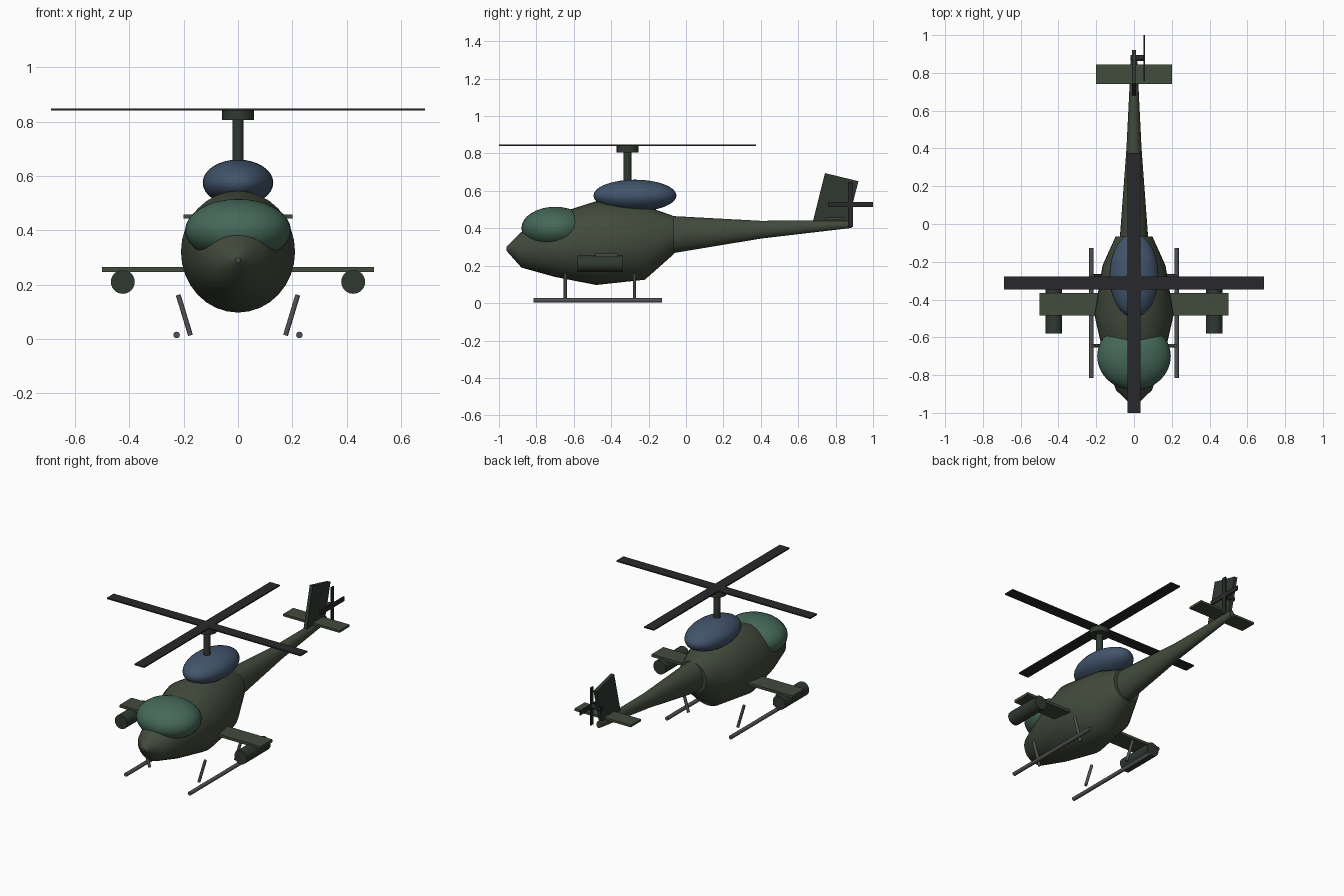
import bpy, bmesh, math
from mathutils import Vector

if "Cube" in bpy.data.objects:
    bpy.data.objects.remove(bpy.data.objects["Cube"])


def mat(name, r, g, b):
    m = bpy.data.materials.new(name)
    m.diffuse_color = (r, g, b, 1)
    m.use_nodes = True
    m.node_tree.nodes["Principled BSDF"].inputs["Base Color"].default_value = m.diffuse_color
    return m


GREEN = mat("olive_green", 0.055, 0.07, 0.045)
DARK = mat("dark_green", 0.03, 0.04, 0.03)
GLASS = mat("teal_glass", 0.06, 0.14, 0.10)
BLUE = mat("slate_blue", 0.055, 0.09, 0.15)
BLACK = mat("rotor_black", 0.022, 0.022, 0.025)
STEEL = mat("steel_grey", 0.085, 0.085, 0.09)


def finish(bm, name, material, smooth=True):
    bmesh.ops.recalc_face_normals(bm, faces=bm.faces)
    me = bpy.data.meshes.new(name)
    bm.to_mesh(me)
    bm.free()
    ob = bpy.data.objects.new(name, me)
    bpy.context.collection.objects.link(ob)
    me.materials.append(material)
    if smooth:
        bpy.ops.object.select_all(action='DESELECT')
        ob.select_set(True)
        bpy.context.view_layer.objects.active = ob
        bpy.ops.object.shade_smooth_by_angle(angle=math.radians(40))
    return ob


def loft(name, stations, material, n=32):
    """Skin elliptical sections (y, bottom z, top z, half width) along y."""
    bm = bmesh.new()
    rings = []
    for y, z0, z1, rx in stations:
        ring = []
        for i in range(n):
            a = 2 * math.pi * i / n
            ring.append(bm.verts.new((rx * math.cos(a), y,
                                      (z0 + z1) / 2 + (z1 - z0) / 2 * math.sin(a))))
        rings.append(ring)
    for a, b in zip(rings, rings[1:]):
        for i in range(n):
            j = (i + 1) % n
            bm.faces.new((a[i], a[j], b[j], b[i]))
    bm.faces.new(rings[0])
    bm.faces.new(rings[-1])
    return finish(bm, name, material)


def box(name, lo, hi, material):
    bm = bmesh.new()
    bmesh.ops.create_cube(bm, size=1)
    lo, hi = Vector(lo), Vector(hi)
    for v in bm.verts:
        v.co = (lo + hi) / 2 + v.co * (hi - lo)
    return finish(bm, name, material, False)


def ellipsoid(name, c, r, material):
    bm = bmesh.new()
    bmesh.ops.create_uvsphere(bm, u_segments=32, v_segments=16, radius=1)
    for v in bm.verts:
        v.co = Vector(c) + v.co * Vector(r)
    return finish(bm, name, material)


def rod(name, a, b, r, material, n=16):
    a, b = Vector(a), Vector(b)
    bm = bmesh.new()
    bmesh.ops.create_cone(bm, cap_ends=True, segments=n, radius1=r, radius2=r,
                          depth=(b - a).length)
    rot = (b - a).to_track_quat('Z', 'Y')
    for v in bm.verts:
        v.co = (a + b) / 2 + rot @ v.co
    return finish(bm, name, material)


# Body
loft("fuselage", [(-0.96, 0.28, 0.30, 0.01), (-0.88, 0.19, 0.38, 0.095),
                  (-0.70, 0.14, 0.475, 0.16), (-0.48, 0.097, 0.545, 0.21),
                  (-0.22, 0.125, 0.52, 0.167), (-0.065, 0.262, 0.465, 0.097)], GREEN)
loft("tail_boom", [(-0.10, 0.262, 0.467, 0.077), (0.40, 0.345, 0.44, 0.04),
                   (0.885, 0.402, 0.445, 0.016)], GREEN)
ellipsoid("canopy", (0, -0.70, 0.40), (0.195, 0.18, 0.115), GLASS)
ellipsoid("engine_cowling", (0, -0.273, 0.575), (0.13, 0.222, 0.085), BLUE)

# Main rotor
RY, R = -0.3125, 0.6875
rod("rotor_mast", (0, RY, 0.60), (0, RY, 0.82), 0.021, DARK)
rod("rotor_hub", (0, RY, 0.806), (0, RY, 0.843), 0.058, DARK, 24)
box("rotor_blade_lateral", (-R, RY - 0.035, 0.84), (R, RY + 0.035, 0.848), BLACK)
box("rotor_blade_longitudinal", (-0.035, RY - R, 0.84), (0.035, RY + R, 0.848), BLACK)

# Tail fin (side profile extruded in x)
bm = bmesh.new()
profile = [(0.677, 0.43), (0.743, 0.695), (0.922, 0.652), (0.865, 0.43)]
face = bm.faces.new([bm.verts.new((-0.011, y, z)) for y, z in profile])
ext = bmesh.ops.extrude_face_region(bm, geom=[face])
bmesh.ops.translate(bm, vec=(0.022, 0, 0),
                    verts=[g for g in ext["geom"] if isinstance(g, bmesh.types.BMVert)])
finish(bm, "tail_fin", DARK, False)
box("tail_stabilizer", (-0.2, 0.742, 0.444), (0.2, 0.845, 0.458), GREEN)

# Tail rotor
TY, TZ, TL = 0.879, 0.527, 0.121
rod("tail_rotor_hub", (-0.018, TY, TZ), (0.056, TY, TZ), 0.015, BLACK)
box("tail_blade_vertical", (0.049, TY - 0.014, TZ - TL), (0.057, TY + 0.014, TZ + TL), BLACK)
box("tail_blade_horizontal", (0.049, TY - TL, TZ - 0.014), (0.057, TY + TL, TZ + 0.014), BLACK)

# Stub wings, pods and landing skids
box("stub_wings", (-0.5, -0.485, 0.247), (0.5, -0.365, 0.264), GREEN)
for side, s in (("left", 1), ("right", -1)):
    rod(f"{side}_pod", (s * 0.424, -0.58, 0.21), (s * 0.424, -0.337, 0.21), 0.044, DARK, 24)
    rod(f"{side}_skid", (s * 0.226, -0.815, 0.0145), (s * 0.226, -0.128, 0.0145), 0.012, STEEL)
    for end, y in (("front", -0.645), ("rear", -0.275)):
        rod(f"{side}_{end}_strut", (s * 0.22, y, 0.162), (s * 0.175, y, 0.013), 0.009, STEEL)
